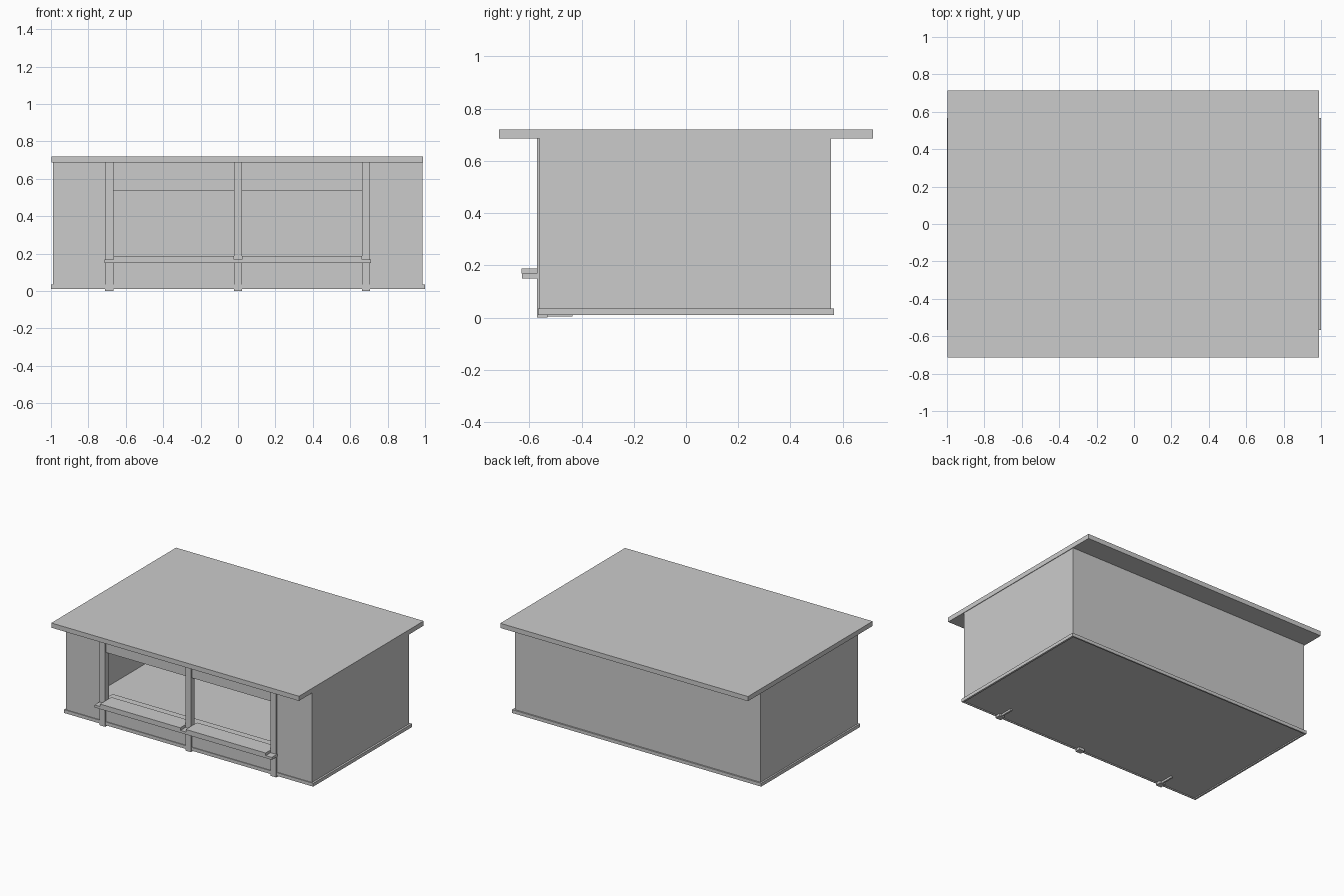
import bpy

if "Cube" in bpy.data.objects:
    bpy.data.objects.remove(bpy.data.objects["Cube"])


def box(name, x0, x1, y0, y1, z0, z1):
    """Axis-aligned box given by its limits."""
    bpy.ops.mesh.primitive_cube_add(size=1, location=((x0 + x1) / 2, (y0 + y1) / 2, (z0 + z1) / 2))
    ob = bpy.context.object
    ob.name = name
    ob.scale = (x1 - x0, y1 - y0, z1 - z0)
    bpy.ops.object.transform_apply(location=False, rotation=False, scale=True)
    return ob


T = 0.012                      # wall thickness
X0, X1 = -0.988, 0.986         # body limits
Y0, Y1 = -0.56, 0.555
ZB, ZT = 0.018, 0.687
POSTS = (-0.688, 0.0, 0.684)   # post centres
HW = 0.022                     # post half width

# Flat overhanging roof and floor
box("roof", -0.998, 0.99, -0.715, 0.715, 0.686, 0.72)
box("floor", X0, X1, Y0, Y1, ZB, 0.03)

# Side and back walls
box("left_wall", X0, X0 + T, Y0, Y1, ZB, ZT)
box("right_wall", X1 - T, X1, Y0, Y1, ZB, ZT)
box("back_wall", X0 + T, X1 - T, Y1 - T, Y1, ZB, ZT)

# Front wall around the serving opening
box("front_panel_left", X0 + T, POSTS[0], Y0, Y0 + T, ZB, ZT)
box("front_panel_right", POSTS[2], X1 - T, Y0, Y0 + T, ZB, ZT)
box("front_panel_below", POSTS[0], POSTS[2], Y0, Y0 + T, ZB, 0.155)
box("lintel", POSTS[0], POSTS[2], Y0, Y0 + T, 0.535, ZT)

# Base trim around the foot of the walls
for name, a, b in (("front", -0.566, Y0), ("back", Y1, 0.566)):
    box("base_trim_" + name, -1, 1, a, b, 0.01, 0.034)
for name, a, b in (("left", -1, X0), ("right", X1, 1)):
    box("base_trim_" + name, a, b, Y0, Y1, 0.01, 0.034)

# Front posts, the outer two with a thin foot plate
for i, x in enumerate(POSTS):
    box("front_post", x - HW, x + HW, -0.571, -0.53, 0, ZT)
    if i != 1:
        box("foot_plate", x - 0.006, x + 0.006, -0.53, -0.435, 0.004, 0.018)

# Serving counter: continuous lower board, upper boards between posts
box("counter_board", -0.713, 0.71, -0.627, -0.42, 0.15, 0.168)
for a, b in zip(POSTS, POSTS[1:]):
    box("counter_top", a + HW, b - HW, -0.63, -0.5, 0.168, 0.188)
